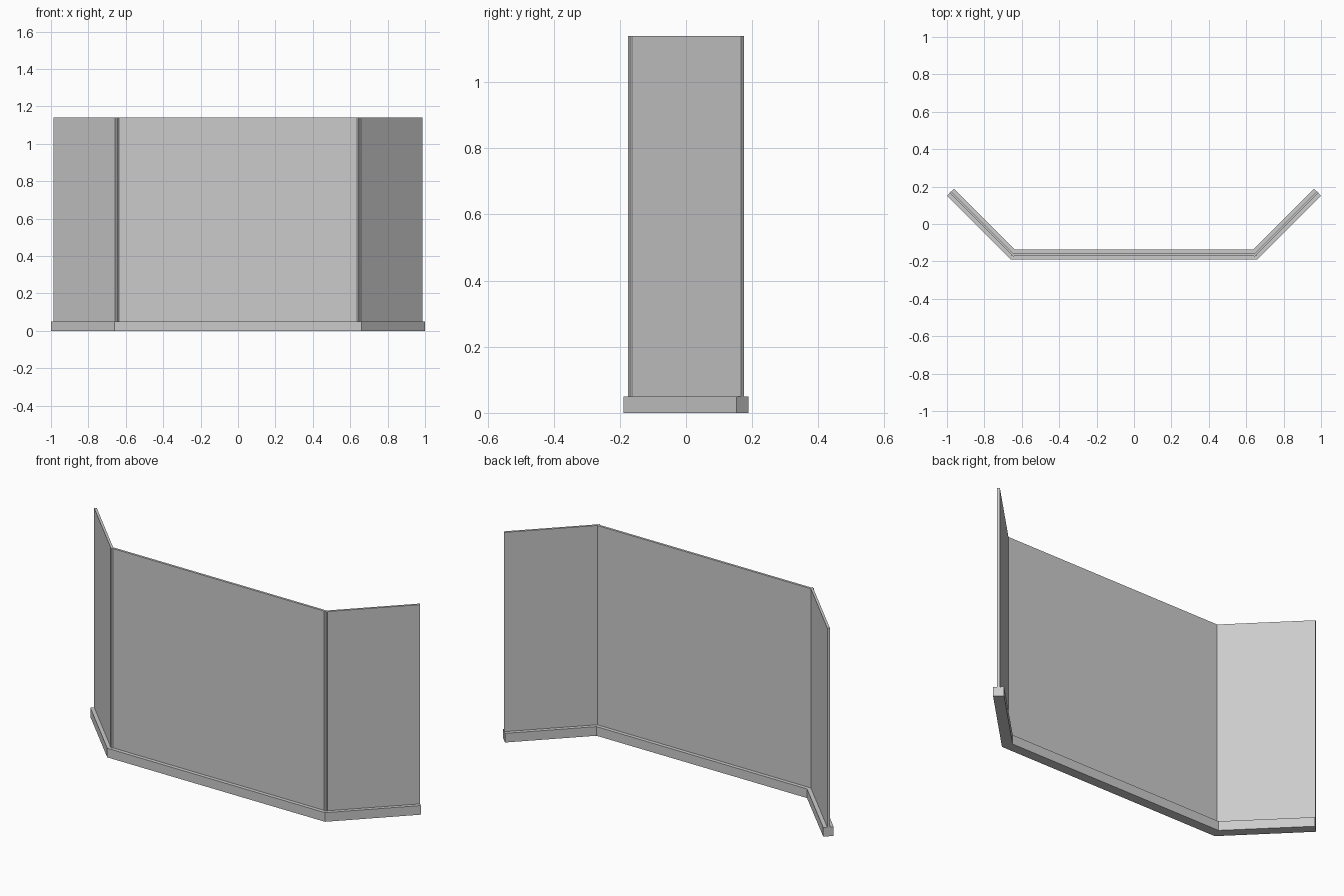
import bpy
import bmesh
from mathutils import Vector

cube = bpy.data.objects.get("Cube")
if cube:
    bpy.data.objects.remove(cube, do_unlink=True)

grey = bpy.data.materials.new("plain grey")
grey.use_nodes = True
colour = (0.6, 0.6, 0.6, 1)
grey.diffuse_color = colour
grey.node_tree.nodes["Principled BSDF"].inputs["Base Color"].default_value = colour

BASE_HEIGHT, TOP = 0.05, 1.14
CORNER, END = Vector((0.649, -0.1625)), Vector((0.982, 0.1705))


def prism(name, outline, bottom, top):
    """Extrude a flat outline upward into a closed solid."""
    bm = bmesh.new()
    face = bm.faces.new([bm.verts.new((x, y, bottom)) for x, y in outline])
    lifted = bmesh.ops.extrude_face_region(bm, geom=[face])["geom"]
    verts = [g for g in lifted if isinstance(g, bmesh.types.BMVert)]
    bmesh.ops.translate(bm, verts=verts, vec=(0, 0, top - bottom))
    bmesh.ops.recalc_face_normals(bm, faces=bm.faces)
    mesh = bpy.data.meshes.new(name)
    bm.to_mesh(mesh)
    bm.free()
    mesh.materials.append(grey)
    obj = bpy.data.objects.new(name, mesh)
    bpy.context.collection.objects.link(obj)


def panel(name, start, end, thickness=0.0127):
    """Thin upright sheet along a floor line."""
    along = (end - start).normalized()
    side = Vector((-along.y, along.x)) * thickness / 2
    prism(name, [start - side, end - side, end + side, start + side], BASE_HEIGHT, TOP)


def mirrored(p):
    return Vector((-p.x, p.y))


# Mitred base rail following the three-sided plan
half = [(0.659, -0.189), (1.0, 0.152), (0.963, 0.189), (0.637, -0.136)]
rail = half + [(-x, y) for x, y in reversed(half)]
prism("base_rail", rail, 0, BASE_HEIGHT)

# Upright sheets, overlapping slightly past each corner
overlap = Vector((0.008, 0))
panel("centre_panel", mirrored(CORNER) - overlap, CORNER + overlap)
wing_start = CORNER - (END - CORNER).normalized() * 0.0127
panel("left_wing_panel", wing_start, END)
panel("right_wing_panel", mirrored(wing_start), mirrored(END))
